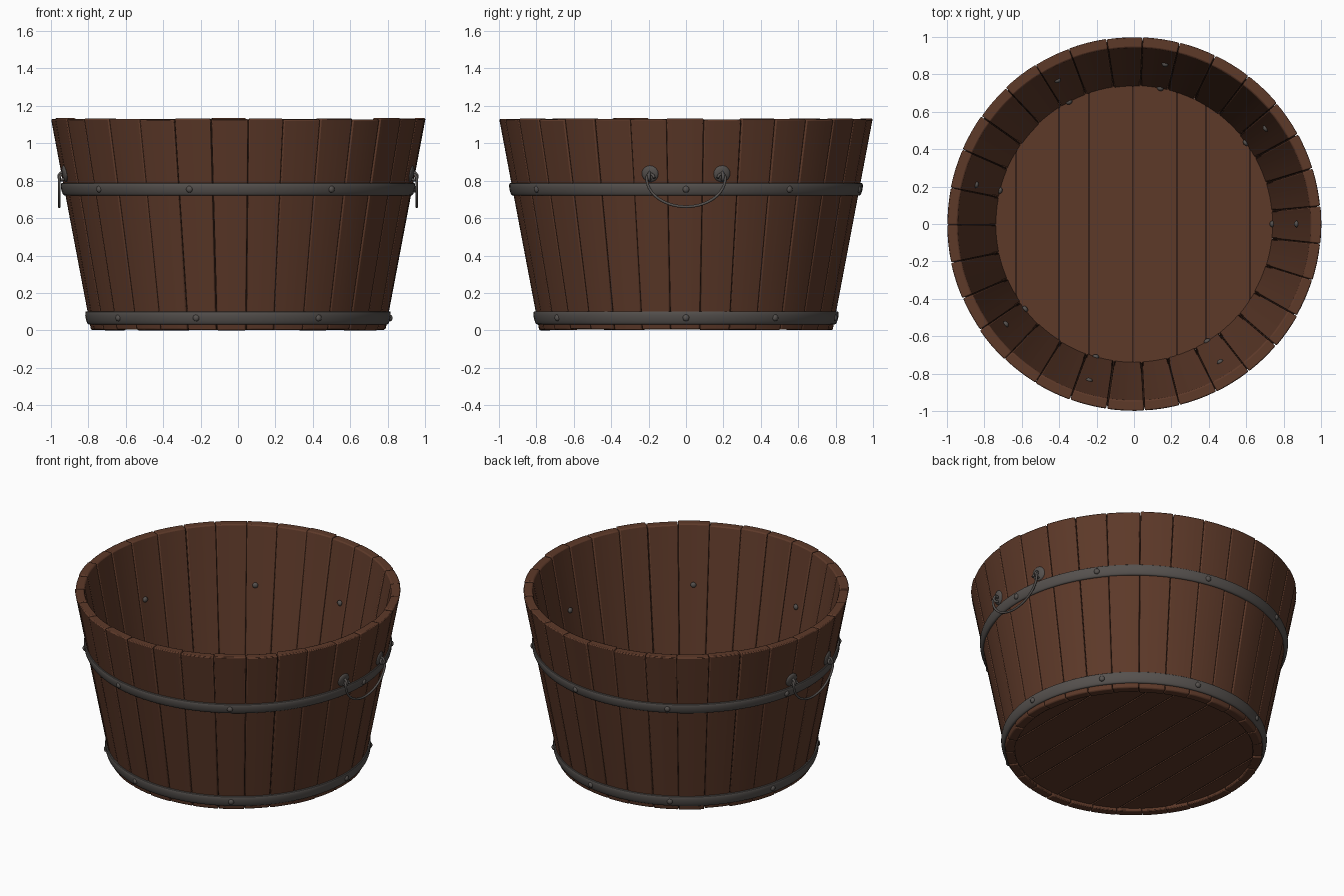
import bpy, bmesh, random
from math import sin, cos, pi, radians, atan2, sqrt
from mathutils import Vector, Matrix

random.seed(4)
if "Cube" in bpy.data.objects:
    bpy.data.objects.remove(bpy.data.objects["Cube"])


def material(name, rgb, rough):
    m = bpy.data.materials.new(name)
    m.use_nodes = True
    m.diffuse_color = (*rgb, 1)
    shader = m.node_tree.nodes["Principled BSDF"]
    shader.inputs["Base Color"].default_value = (*rgb, 1)
    shader.inputs["Roughness"].default_value = rough
    return m


WOOD = material("brown wood", (0.110, 0.041, 0.022), 0.8)
GROOVE = material("dark groove", (0.035, 0.014, 0.009), 0.9)
IRON = material("dark iron", (0.092, 0.082, 0.076), 0.6)

HEIGHT = 1.13
SLOPE = 0.214 / HEIGHT


def wall(z):
    """Outer radius of the tub at height z."""
    return 0.785 + SLOPE * z


def finish(name, bm, mat, bevel=0):
    bmesh.ops.recalc_face_normals(bm, faces=bm.faces)
    me = bpy.data.meshes.new(name)
    bm.to_mesh(me)
    bm.free()
    ob = bpy.data.objects.new(name, me)
    bpy.context.collection.objects.link(ob)
    me.materials.append(mat)
    if bevel:
        b = ob.modifiers.new("Bevel", "BEVEL")
        b.width, b.segments, b.limit_method = bevel, 2, "ANGLE"
        b.angle_limit = radians(40)
    bpy.ops.object.select_all(action="DESELECT")
    ob.select_set(True)
    bpy.context.view_layer.objects.active = ob
    bpy.ops.object.shade_smooth_by_angle(angle=radians(35))


def lathe(name, profile, mat, segments=96):
    """Sweep a closed (radius, z) profile around the z axis."""
    bm = bmesh.new()
    rings = [[bm.verts.new((r * cos(2 * pi * i / segments), r * sin(2 * pi * i / segments), z))
              for r, z in profile] for i in range(segments)]
    n = len(profile)
    for i in range(segments):
        a, b = rings[i], rings[(i + 1) % segments]
        for j in range(n):
            k = (j + 1) % n
            bm.faces.new((a[j], b[j], b[k], a[k]))
    finish(name, bm, mat)


def add_stave(bm, a0, a1, top, bottom, shift):
    """One curved, tapered stave between two angles."""
    steps, thick = 4, 0.057
    sections = []
    for i in range(steps + 1):
        a = a0 + (a1 - a0) * i / steps
        corners = [(wall(bottom), bottom), (wall(top), top),
                   (wall(top) - thick, top), (wall(bottom) - thick, bottom)]
        sections.append([bm.verts.new(((r + shift) * cos(a), (r + shift) * sin(a), z))
                         for r, z in corners])
    for s, t in zip(sections, sections[1:]):
        for j in range(4):
            k = (j + 1) % 4
            bm.faces.new((s[j], t[j], t[k], s[k]))
    bm.faces.new(sections[0])
    bm.faces.new(sections[-1])


# Staves with slightly uneven widths, heights and depths
COUNT = 31
seams = [2 * pi * (i - 0.5 + random.uniform(-0.04, 0.04)) / COUNT for i in range(COUNT)]
seams.append(seams[0] + 2 * pi)
bm = bmesh.new()
for a0, a1 in zip(seams, seams[1:]):
    gap = random.choice((0.0005, 0.001, 0.002, 0.003))
    add_stave(bm, a0 + gap, a1 - gap, HEIGHT + random.uniform(-0.004, 0.004),
              random.uniform(0, 0.007), random.uniform(-0.002, 0.002))
finish("staves", bm, WOOD, 0.007)

# Dark core that closes the gaps between staves
zb, zt = 0.02, HEIGHT - 0.02
lathe("stave_gap_core", [(wall(zb) - 0.014, zb), (wall(zt) - 0.014, zt),
                         (wall(zt) - 0.043, zt), (wall(zb) - 0.043, zb)], GROOVE)

# Floor planks, each cut to the round
R = 0.745
edges = [-R, -0.63, -0.40, -0.24, -0.007, 0.23, 0.385, 0.62, R]
bm = bmesh.new()
for x0, x1 in zip(edges, edges[1:]):
    x0, x1 = x0 + 0.005, x1 - 0.005
    xs = [x0 + (x1 - x0) * i / 8 for i in range(9)]
    outline = [(x, sqrt(R * R - x * x)) for x in xs]
    outline += [(x, -y) for x, y in reversed(outline)]
    face = bm.faces.new([bm.verts.new((x, y, 0.025)) for x, y in outline])
    up = bmesh.ops.extrude_face_region(bm, geom=[face])["geom"]
    bmesh.ops.translate(bm, vec=(0, 0, 0.03), verts=[v for v in up if isinstance(v, bmesh.types.BMVert)])
finish("floor_planks", bm, WOOD)
bm = bmesh.new()
bmesh.ops.create_cone(bm, cap_ends=True, segments=64, radius1=R, radius2=R, depth=0.014,
                      matrix=Matrix.Translation((0, 0, 0.04)))
finish("floor_gap_core", bm, GROOVE)

# Iron hoops, rounded on the outside, and the rivets that go through the wall
RIVETS = [0, 36, 79, 118, 166, 218, 254, 302]
for name, z, half in (("upper", 0.754, 0.033), ("lower", 0.067, 0.035)):
    lo, hi = z - half, z + half
    face = [(wall(z + half * t) + 0.006 + 0.010 * sqrt(1 - t * t), z + half * t)
            for t in (-1, -0.93, -0.75, -0.4, 0, 0.4, 0.75, 0.93, 1)]
    lathe(name + "_hoop", [(wall(lo) - 0.012, lo)] + face + [(wall(hi) - 0.012, hi)], IRON)
    bm = bmesh.new()
    for deg in RIVETS:
        turn = Matrix.Rotation(radians(deg), 4, "Z")
        for r in (wall(z) + 0.014, wall(z) - 0.060):
            bmesh.ops.create_uvsphere(bm, u_segments=12, v_segments=8, radius=0.018, matrix=turn
                                      @ Matrix.Translation((r, 0, z)) @ Matrix.Diagonal((0.75, 1, 1, 1)))
    finish(name + "_rivets", bm, IRON)


def rod(name, points, radius, cyclic=False):
    """Round iron rod along a path."""
    cu = bpy.data.curves.new(name, "CURVE")
    cu.dimensions, cu.bevel_depth, cu.bevel_resolution = "3D", radius, 2
    cu.use_fill_caps = True
    sp = cu.splines.new("POLY")
    sp.points.add(len(points) - 1)
    for p, co in zip(sp.points, points):
        p.co = (*co, 1)
    sp.use_cyclic_u = cyclic
    sp.use_smooth = True
    ob = bpy.data.objects.new(name, cu)
    bpy.context.collection.objects.link(ob)
    cu.materials.append(IRON)


# Hanging handles on both sides, with round mounts and eyes
MY, MZ = 0.192, 0.837
for side, s in (("left", 1), ("right", -1)):
    bm = bmesh.new()
    for e in (-1, 1):
        a = atan2(e * MY, s * sqrt(wall(MZ) ** 2 - MY ** 2))
        out = Vector((cos(a), sin(a), -SLOPE)).normalized()
        base = Vector((wall(MZ) * cos(a), wall(MZ) * sin(a), MZ))
        place = Matrix.Translation(base) @ out.to_track_quat("Z", "Y").to_matrix().to_4x4()
        bmesh.ops.create_uvsphere(bm, u_segments=20, v_segments=10, radius=0.045,
                                  matrix=place @ Matrix.Diagonal((1, 1, 0.3, 1)))
        eye = base + out * 0.014 + Vector((0, 0, -0.010))
        end = "front" if e < 0 else "back"
        rod(f"{side}_{end}_eye", [eye + out * 0.02 * cos(t) + Vector((0, 0, 0.02 * sin(t)))
                                  for t in [2 * pi * i / 16 for i in range(16)]], 0.008, True)
    finish(side + "_handle_mounts", bm, IRON)
    hang = [(s * 0.955, 0.21 * cos(t), 0.813 + 0.152 * sin(t))
            for t in [pi + pi * i / 28 for i in range(29)]]
    curl = [(s * (0.955 - 0.012 * sin(t)), 0.19 + 0.02 * cos(t), 0.813 + 0.022 * sin(t))
            for t in [pi * i / 8 for i in range(1, 9)]]
    mirrored = [(x, -y, z) for x, y, z in reversed(curl)]
    rod(side + "_handle", mirrored + hang + curl, 0.0075)
